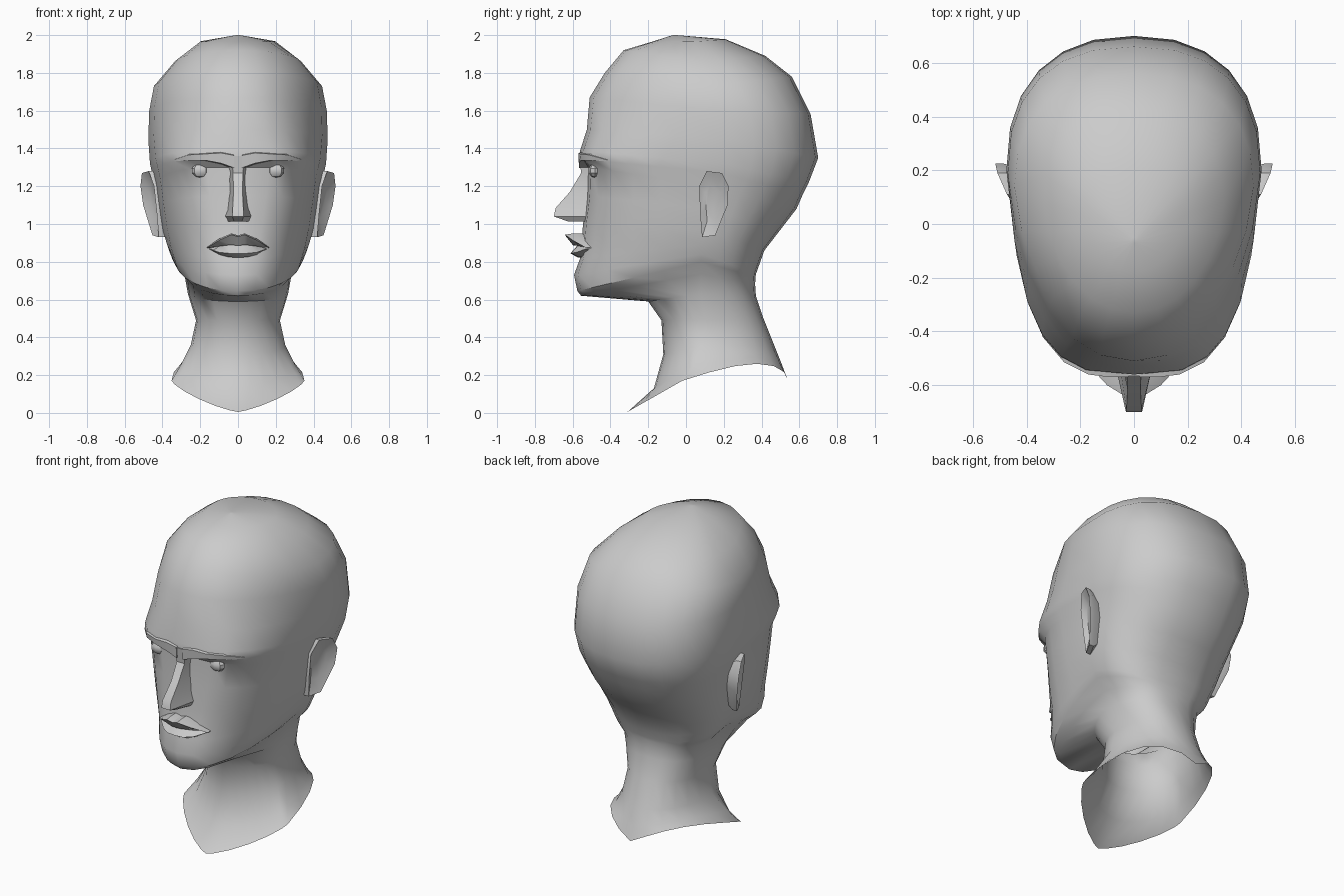
import bpy
import bmesh
from math import sin, cos, pi, radians

if "Cube" in bpy.data.objects:
    bpy.data.objects.remove(bpy.data.objects["Cube"])

GREY = (0.6, 0.6, 0.6, 1)
clay = bpy.data.materials.new("clay grey")
clay.use_nodes = True
clay.diffuse_color = GREY
clay.node_tree.nodes["Principled BSDF"].inputs["Base Color"].default_value = GREY


def finish(name, bm, angle=35):
    """Turn a bmesh into a shaded object with the shared material."""
    bmesh.ops.recalc_face_normals(bm, faces=bm.faces[:])
    mesh = bpy.data.meshes.new(name)
    bm.to_mesh(mesh)
    bm.free()
    mesh.materials.append(clay)
    obj = bpy.data.objects.new(name, mesh)
    bpy.context.collection.objects.link(obj)
    bpy.ops.object.select_all(action="DESELECT")
    obj.select_set(True)
    bpy.context.view_layer.objects.active = obj
    bpy.ops.object.shade_smooth_by_angle(angle=radians(angle))


def loft(name, rings, last_cap=True, angle=35):
    """Skin closed rings of equal point count."""
    bm = bmesh.new()
    loops = [[bm.verts.new(p) for p in ring] for ring in rings]
    count = len(loops[0])
    for a, b in zip(loops, loops[1:]):
        for i in range(count):
            j = (i + 1) % count
            bm.faces.new((a[i], a[j], b[j], b[i]))
    bm.faces.new(loops[0])
    if last_cap:
        bm.faces.new(loops[-1])
    bmesh.ops.remove_doubles(bm, verts=bm.verts[:], dist=0.0005)
    finish(name, bm, angle)


def head_ring(zf, zm, zb, yf, ym, yb, w, nf, nb, hump=0, taper=0.1, steps=24):
    """Section with separate front and back roundness, narrowing forward."""
    points = []
    for i in range(steps):
        t = 2 * pi * i / steps
        c, s = cos(t), sin(t)
        n, y_end, z_end = (nf, yf, zf) if c > 0 else (nb, yb, zb)
        reach = abs(c) ** (2 / n)
        x = w * abs(s) ** (2 / n) * (1 if s > 0 else -1)
        z = zm + (z_end - zm) * reach
        if c > 0:
            x *= 1 - taper * reach
        else:
            z += hump * abs(sin(2 * t))
        points.append((x, ym + (y_end - ym) * reach, z))
    return points


# Head and neck: front, side and back heights, then front, middle and back
# depths, half width, and the front and back roundness
skull = [
    (2, 2, 2, -.07, -.06, -.05, .01, 2, 2),
    (1.965, 1.965, 1.978, -.18, .04, .21, .2, 2, 2),
    (1.92, 1.86, 1.89, -.33, .08, .42, .335, 2.1, 2.2),
    (1.8, 1.73, 1.78, -.43, .14, .56, .445, 2.15, 2.3),
    (1.67, 1.6, 1.58, -.51, .19, .66, .47, 2.2, 2.4),
    (1.5, 1.45, 1.35, -.525, .2, .7, .475, 2.55, 2.35),
    (1.39, 1.32, 1.22, -.56, .2, .65, .466, 3.1, 2.35),
    (1.345, 1.27, 1.16, -.56, .18, .62, .455, 3.3, 2.35),
]
face_and_jaw = [
    (1.3, 1.2, 1.08, -.52, .15, .585, .44, 3.1, 2.3),
    (1.15, 1.08, .97, -.525, .12, .5, .42, 2.9, 2.3),
    (1, .97, .86, -.545, .1, .415, .4, 2.6, 2.4),
    (.82, .89, .79, -.56, .08, .39, .375, 2.35, 2.4),
    (.73, .84, .74, -.593, .08, .372, .355, 2.25, 2.4),
    (.645, .8, .72, -.575, .08, .368, .337, 2.25, 2.4),
    (.62, .735, .68, -.555, .08, .366, .284, 2.2, 2.4),
]
neck = [
    (.59, .63, .62, -.2, .08, .37, .265, 2, 2.4),
    (.49, .49, .5, -.13, .1, .41, .222, 2, 2.3),
    (.31, .36, .35, -.12, .1, .47, .25, 2, 2.1),
    (.13, .25, .25, -.17, .04, .51, .305, 1.7, 2, .04),
    (.005, .17, .17, -.31, -.02, .54, .352, 1.3, 2, .09),
]
loft("head_and_neck", [head_ring(*r) for r in skull + face_and_jaw]
     + [head_ring(*r, taper=0) for r in neck], last_cap=False)

# Brow ridges: x, depth, top and bottom heights
brow = [(.02, -.57, 1.375, 1.285), (.09, -.57, 1.388, 1.31),
        (.17, -.56, 1.383, 1.325), (.26, -.515, 1.378, 1.325),
        (.34, -.42, 1.352, 1.33)]
for side, label in ((1, "left"), (-1, "right")):
    loft(label + "_brow", [
        [(side * x, y + .1, top + .01), (side * x, y, top - .012),
         (side * x, y + .004, bottom + .012), (side * x, y + .1, bottom)]
        for x, y, top, bottom in brow], angle=30)

# Nose: height, ridge depth, ridge half width, base half width, base depth
nose = [(1.36, -.565, .035, .07, -.5), (1.27, -.555, .026, .055, -.47),
        (1.17, -.615, .024, .05, -.47), (1.085, -.69, .028, .06, -.48),
        (1.04, -.7, .03, .075, -.5), (1.012, -.62, .02, .065, -.5)]
loft("nose", [[(-b, yb, z), (-r, y, z), (r, y, z), (b, yb, z)]
              for z, y, r, b, yb in nose], angle=30)


def lip(name, stations):
    """Each station: x, front depth, top, ridge and bottom heights."""
    mirrored = [(-s[0],) + s[1:] for s in reversed(stations[1:])]
    rings = [[(x, y + .09, top), (x, y + .04, top), (x, y, ridge),
              (x, y + .04, bottom), (x, y + .09, bottom)]
             for x, y, top, ridge, bottom in mirrored + stations]
    loft(name, rings, angle=30)


lip("upper_lip", [(0, -.635, .94, .933, .885), (.035, -.64, .95, .943, .89),
                  (.1, -.6, .922, .914, .882), (.165, -.53, .878, .874, .87)])
lip("lower_lip", [(0, -.612, .89, .845, .822), (.05, -.608, .89, .845, .825),
                  (.1, -.58, .885, .85, .838), (.15, -.53, .873, .868, .862)])

# Eyes: flattened faceted balls under the brow
for side, label in ((1, "left"), (-1, "right")):
    bm = bmesh.new()
    bmesh.ops.create_uvsphere(bm, u_segments=8, v_segments=5, radius=1)
    for v in bm.verts:
        v.co = (side * .2 + v.co.x * .047, -.482 + v.co.y * .035,
                1.283 + v.co.z * .038)
    finish(label + "_eye", bm)

# Ears: tilted outline with a shallow hollow and a narrower root
outline = [(.07, 1.2), (.11, 1.28), (.19, 1.27), (.225, 1.2),
           (.22, 1.1), (.155, .94), (.085, .93), (.075, 1.05)]


def ear_ring(side, scale, offset):
    ring = []
    for y, z in outline:
        y, z = .145 + (y - .145) * scale, 1.12 + (z - 1.12) * scale
        x = .445 + .46 * (y - .07) + .12 * (z - 1.2) + offset
        ring.append((side * x, y, z))
    return ring


for side, label in ((1, "left"), (-1, "right")):
    loft(label + "_ear", [ear_ring(side, scale, offset) for scale, offset in
                          ((.7, -.1), (1, -.03), (1, 0), (.55, -.028))])
